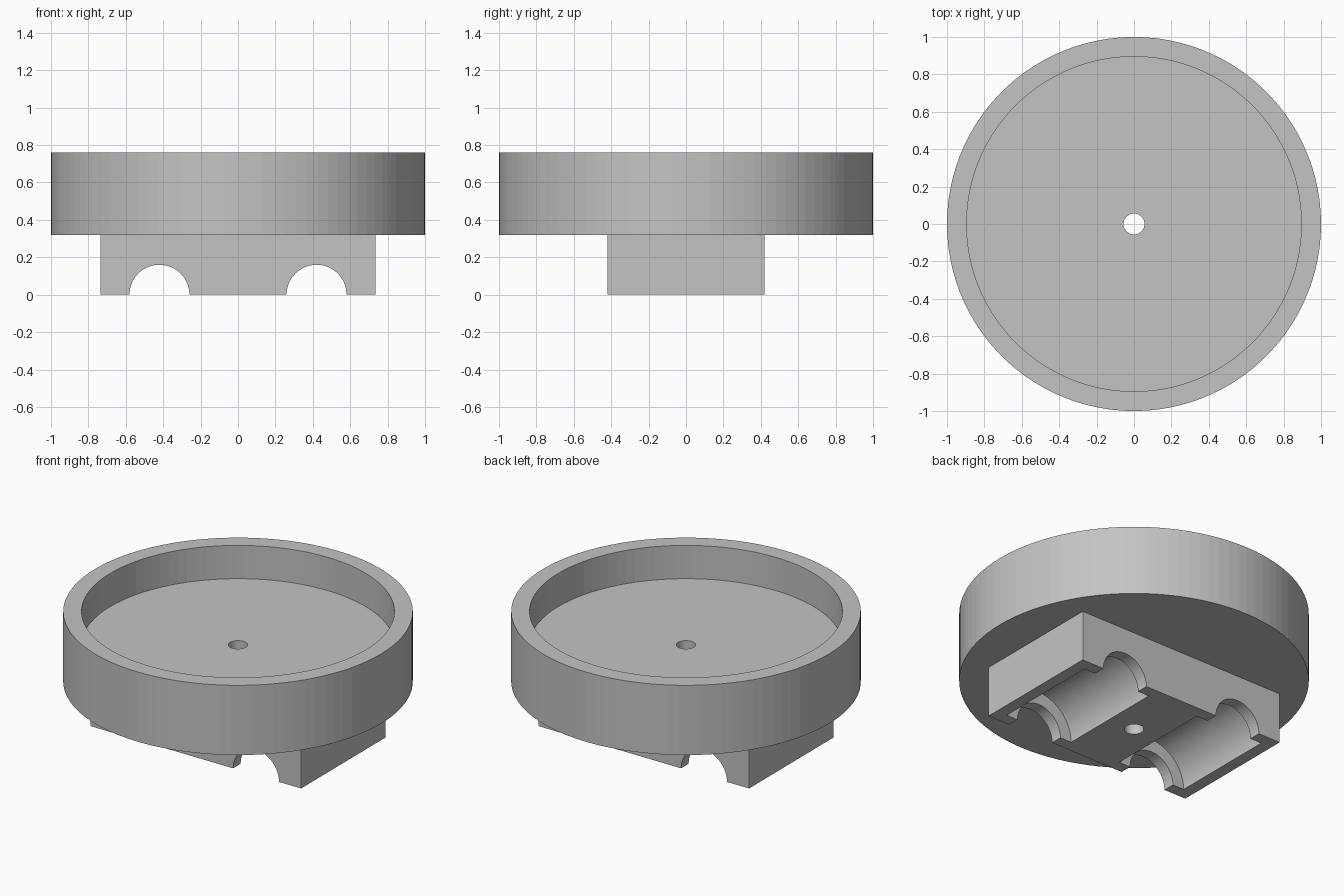
import bpy, bmesh, math

default_cube = bpy.data.objects.get("Cube")
if default_cube:
    bpy.data.objects.remove(default_cube, do_unlink=True)

# Main dimensions
SIDES = 100
HOLE_R = 0.056
BASE_Z, FLOOR_Z, RIM_Z = 0.32, 0.55, 0.76
OUTER_R, INNER_R = 1.0, 0.895
BLOCK_X, BLOCK_Y = 0.735, 0.42
GROOVE_X, MOUTH_R, POCKET_R, LIP = 0.42, 0.16, 0.24, 0.075

grey = bpy.data.materials.new("plain_grey")
grey.use_nodes = True
colour = (0.55, 0.55, 0.55, 1)
grey.diffuse_color = colour
grey.node_tree.nodes["Principled BSDF"].inputs["Base Color"].default_value = colour


def lathe(name, profile):
    """Revolve a closed (radius, height) profile around z."""
    bm = bmesh.new()
    rings = []
    for i in range(SIDES):
        a = math.tau * i / SIDES
        rings.append([bm.verts.new((r * math.cos(a), r * math.sin(a), z)) for r, z in profile])
    count = len(profile)
    for i in range(SIDES):
        here, there = rings[i], rings[(i + 1) % SIDES]
        for j in range(count):
            k = (j + 1) % count
            bm.faces.new((here[j], there[j], there[k], here[k]))
    bmesh.ops.recalc_face_normals(bm, faces=bm.faces)
    mesh = bpy.data.meshes.new(name)
    bm.to_mesh(mesh)
    bm.free()
    mesh.materials.append(grey)
    obj = bpy.data.objects.new(name, mesh)
    bpy.context.collection.objects.link(obj)
    return obj


def cut_cylinder(target, radius, length, location, along_y):
    """Subtract a cylinder from the target and discard the cutter."""
    bpy.ops.mesh.primitive_cylinder_add(
        vertices=SIDES, radius=radius, depth=length, location=location,
        rotation=(math.pi / 2 if along_y else 0, 0, 0))
    cutter = bpy.context.object
    cutter.hide_render = True
    cutter.data.materials.append(grey)
    mod = target.modifiers.new("cut", "BOOLEAN")
    mod.operation, mod.solver, mod.object = "DIFFERENCE", "EXACT", cutter
    bpy.context.view_layer.objects.active = target
    bpy.ops.object.modifier_apply(modifier=mod.name)
    bpy.data.objects.remove(cutter, do_unlink=True)


# Round dish with a raised rim and a centre hole
lathe("dish", [(HOLE_R, BASE_Z), (OUTER_R, BASE_Z), (OUTER_R, RIM_Z),
               (INNER_R, RIM_Z), (INNER_R, FLOOR_Z), (HOLE_R, FLOOR_Z)])

# Mounting block underneath
bpy.ops.mesh.primitive_cube_add(size=1, location=(0, 0, BASE_Z / 2))
block = bpy.context.object
block.name = "mounting_block"
block.scale = (2 * BLOCK_X, 2 * BLOCK_Y, BASE_Z)
bpy.ops.object.transform_apply(location=True, rotation=False, scale=True)
block.data.materials.append(grey)

# Centre hole, then a narrow channel and a wider pocket on each side
cut_cylinder(block, HOLE_R, 1, (0, 0, BASE_Z / 2), False)
for side in (-1, 1):
    x = side * GROOVE_X
    cut_cylinder(block, MOUTH_R, 2, (x, 0, 0), True)
    cut_cylinder(block, POCKET_R, 2 * (BLOCK_Y - LIP), (x, 0, 0), True)
